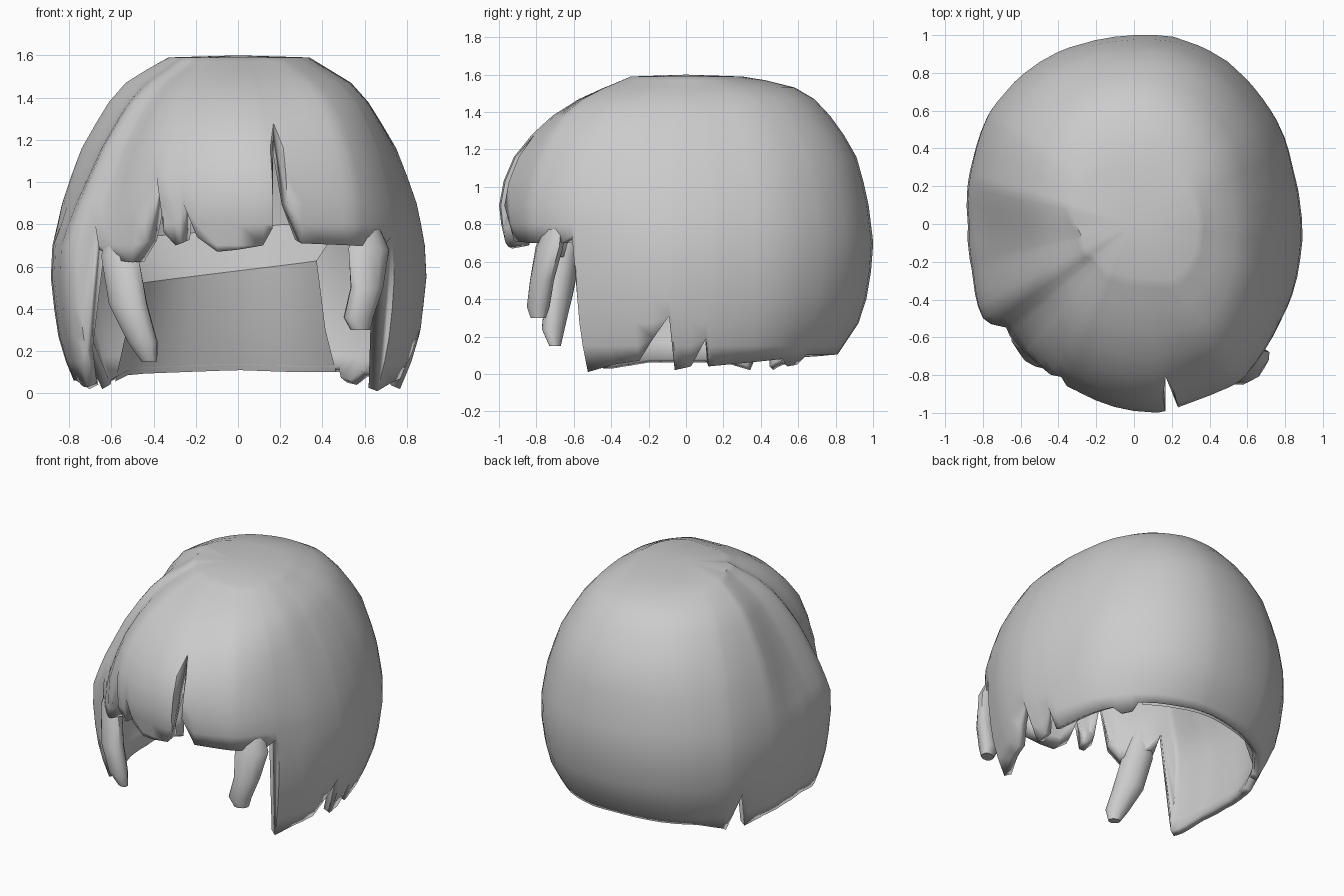
import bpy, bmesh, math
from mathutils import Vector

if "Cube" in bpy.data.objects:
    bpy.data.objects.remove(bpy.data.objects["Cube"])


def lerp_table(table, a):
    for (a0, v0), (a1, v1) in zip(table, table[1:]):
        if a0 <= a <= a1:
            return v0 + (v1 - v0) * (a - a0) / (a1 - a0)
    return table[-1][1] if a > table[-1][0] else table[0][1]


def finish(bm, name, deg):
    bmesh.ops.recalc_face_normals(bm, faces=bm.faces)
    me = bpy.data.meshes.new(name)
    bm.to_mesh(me)
    bm.free()
    ob = bpy.data.objects.new(name, me)
    bpy.context.collection.objects.link(ob)
    bpy.ops.object.select_all(action='DESELECT')
    ob.select_set(True)
    bpy.context.view_layer.objects.active = ob
    bpy.ops.object.shade_smooth_by_angle(angle=math.radians(deg))
    return ob


# Plan outline of the hair (x, y), from the back past the left, front and right
outline = [(-.17, .98), (-.45, .89), (-.63, .76), (-.77, .59), (-.85, .36), (-.88, 0), (-.86, -.25),
           (-.82, -.5), (-.68, -.6), (-.5, -.79), (-.3, -.9), (-.1, -.98), (.13, -1.01), (.35, -.94),
           (.58, -.85), (.72, -.67), (.79, -.52), (.88, -.2), (.88, .1), (.84, .3), (.78, .51),
           (.65, .71), (.5, .86), (.22, .99)]
radius = sorted((math.degrees(math.atan2(x, -y)), math.hypot(x, y)) for x, y in outline)
radius = [(-180, 1)] + radius + [(180, 1)]

# Height of the ragged lower edge by azimuth (0 = front, + = right)
rim = [(-180, .11), (-160, .1), (-140, .09), (-128, .04), (-126, .02), (-121, .32), (-116, .02),
       (-105, .06), (-90, .06), (-75, .06), (-62, .03), (-58, .03), (-55, .2), (-51, .8), (-48, .68),
       (-40, .63), (-34, .62), (-29, .72), (-25.5, 1.03), (-22.5, .76), (-19, .70), (-17, .71), (-16, .9),
       (-12, .74), (-6, .67), (0, .68), (7, .70), (9.5, .78), (11.7, 1.28), (13.5, .9), (18, .71),
       (33, .70), (46, .70), (50, .74), (51.5, .01), (62, .05), (72, .07), (84, .31), (85.5, .02),
       (92, .04), (97.5, .19), (99, .04), (115, .06), (130, .08), (134, .04), (139, .05), (142, .1),
       (160, .1), (180, .11)]

# Radius factor by height for front, side and back
front = [(0, .9), (.4, .94), (.68, .95), (.85, .99), (.97, .99), (1.15, .92), (1.3, .8), (1.43, .65),
         (1.52, .46), (1.59, .28)]
side = [(0, .85), (.15, .92), (.3, .97), (.55, 1), (.72, .99), (.93, .94), (1.18, .83), (1.38, .69),
        (1.47, .6), (1.59, .38)]
back = [(0, .74), (.12, .82), (.27, .92), (.45, .98), (.7, 1), (.95, .97), (1.2, .9), (1.45, .72),
        (1.55, .55), (1.59, .3)]
# Swept fringe: set back on the left, fuller on the right
sweep_angle = [(-105, 0), (-80, -.09), (-50, -.09), (-25, 0), (10, 0), (30, .05), (55, .05), (80, 0)]
sweep_height = [(.7, 0), (.9, .6), (1.1, 1), (1.5, 1), (1.59, .6)]
LEVELS = [1.59, 1.57, 1.53, 1.47, 1.38, 1.28, 1.16, 1.03, .9, .8, .7, .55, .4, .27, .15]


def surface(a, z, inset=0):
    """Point of the hair surface at azimuth a and height z."""
    c, s = math.cos(math.radians(a)), math.sin(math.radians(a))
    f = lerp_table(side, z) * s * s + lerp_table(front if c > 0 else back, z) * c * c
    sweep = lerp_table(sweep_angle, a)
    if sweep > 0:
        sweep *= lerp_table([(1.1, 0), (1.4, 1)], z)
    f += sweep * lerp_table(sweep_height, z)
    d = lerp_table(radius, a) * f - inset
    return d * s, -d * c, z


# Hair cap: notched shell, thinner toward the tips
angles = [a for a, _ in rim[:-1]]
for a in range(-174, 180, 6):
    if min(abs(a - b) for b in angles) > 2.5:
        angles.append(a)
angles.sort()
bm = bmesh.new()
crown = bm.verts.new((0, 0, 1.6))
cols = []
for a in angles:
    low, col, last = lerp_table(rim, a), [], None
    for z in LEVELS + [0]:
        z = max(z, low) if z else low
        if last is None or last - z > 1e-4:
            last, v = z, bm.verts.new(surface(a, z))
        col.append(v)            # rows below a notch share its edge vertex
    cols.append(col)
for i, c0 in enumerate(cols):
    c1 = cols[(i + 1) % len(cols)]
    bm.faces.new((crown, c0[0], c1[0]))
    for j in range(len(LEVELS)):
        quad = list(dict.fromkeys((c0[j], c0[j + 1], c1[j + 1], c1[j])))
        if len(quad) > 2:
            bm.faces.new(quad)
cap = finish(bm, "hair_cap", 35)
group = cap.vertex_groups.new(name="thickness")
for v in cap.data.vertices:
    group.add([v.index], min(1, .5 + .8 * max(0, v.co.z - .1)), 'REPLACE')
sol = cap.modifiers.new("shell", 'SOLIDIFY')
sol.thickness, sol.offset, sol.vertex_group = .1, -1, "thickness"

# Nape lining: tucked underside from the back rim up into the hollow
bm = bmesh.new()
strips = []
for a in range(144, 229, 7):
    b = a if a <= 180 else a - 360
    low = lerp_table(rim, b)
    top = .58 + .08 * math.sin(math.radians(b))
    strips.append([bm.verts.new(p) for p in (surface(b, low, .03), surface(b, .3, .22), surface(b, top, .34),
                                             surface(b, top + .2, .1))])
for s0, s1 in zip(strips, strips[1:]):
    for j in range(3):
        bm.faces.new((s0[j], s0[j + 1], s1[j + 1], s1[j]))
finish(bm, "nape_lining", 30)


def lock(name, path, sizes, turn, sides=10):
    """Tapered hanging lock: flattened rings along a path."""
    bm = bmesh.new()
    ca, sa = math.cos(turn), math.sin(turn)
    rings = []
    for p, (w, d) in zip(path, sizes):
        ring = []
        for k in range(sides):
            t = 2 * math.pi * k / sides
            u, v = w * math.cos(t), d * math.sin(t)
            ring.append(bm.verts.new(Vector(p) + Vector((u * ca - v * sa, u * sa + v * ca, 0))))
        rings.append(ring)
    for r0, r1 in zip(rings, rings[1:]):
        for k in range(sides):
            n = (k + 1) % sides
            bm.faces.new((r0[k], r0[n], r1[n], r1[k]))
    bm.faces.new(rings[0])
    bm.faces.new(rings[-1])
    finish(bm, name, 50)


# Loose locks in front of the ears
lock("left_front_lock", [(-.56, -.58, .8), (-.56, -.63, .65), (-.52, -.68, .42), (-.45, -.71, .24), (-.42, -.7, .15)],
     [(.06, .04), (.1, .06), (.1, .07), (.075, .06), (.04, .03)], -.5)
lock("right_front_lock", [(.6, -.7, .8), (.62, -.73, .68), (.61, -.77, .5), (.57, -.79, .36), (.58, -.79, .3)],
     [(.07, .04), (.11, .06), (.085, .06), (.075, .06), (.05, .04)], .5)
